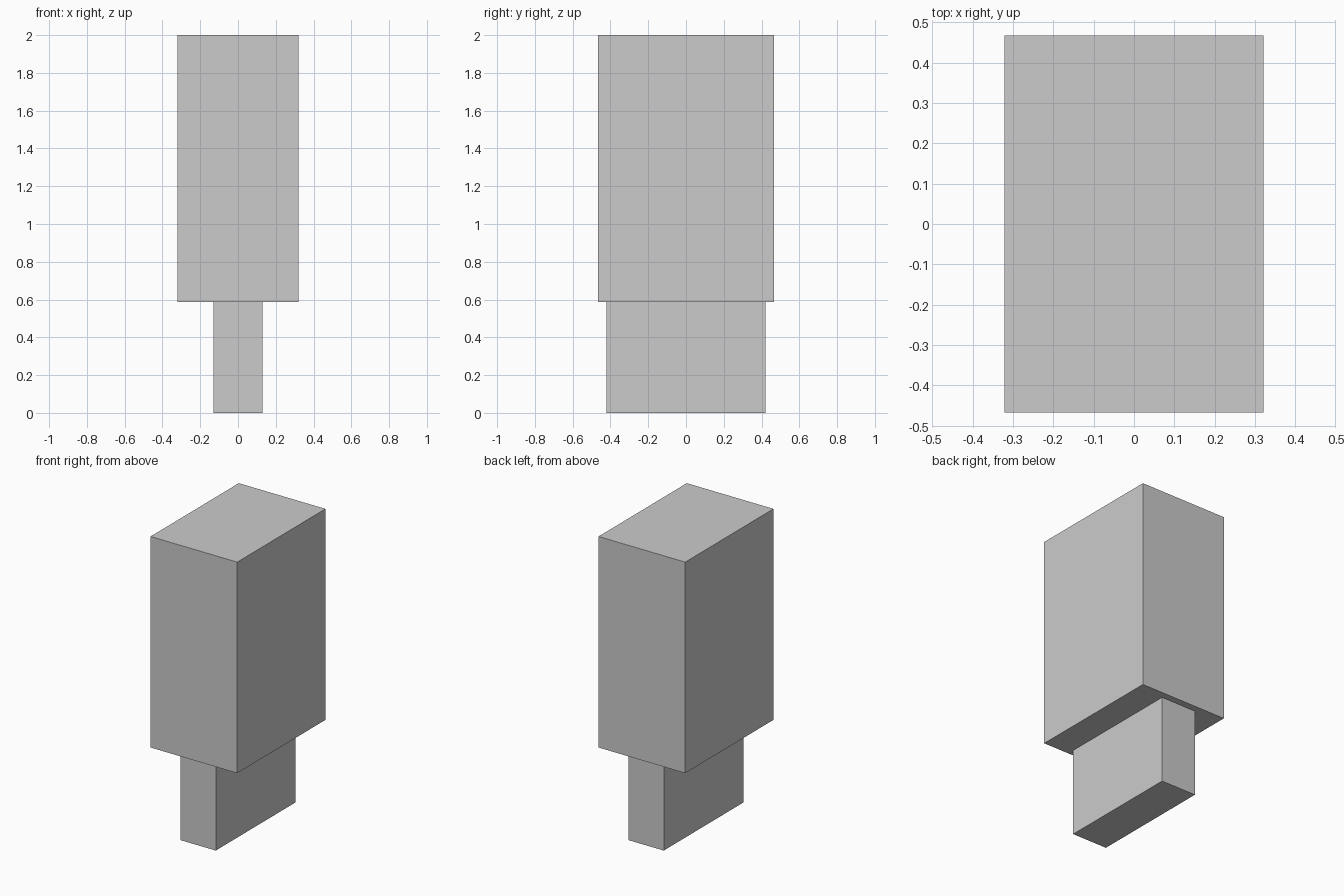
import bpy

if "Cube" in bpy.data.objects:
    bpy.data.objects.remove(bpy.data.objects["Cube"])


def box(name, width, depth, z0, z1):
    """Axis-aligned box centred on x = y = 0."""
    bpy.ops.mesh.primitive_cube_add(size=1, location=(0, 0, (z0 + z1) / 2))
    obj = bpy.context.object
    obj.name = name
    obj.scale = (width, depth, z1 - z0)
    bpy.ops.object.transform_apply(location=False, rotation=False, scale=True)
    return obj


SPLIT = 0.587  # height where the narrow base meets the body

# narrow base
box("base", 0.26, 0.842, 0.0, SPLIT)
# large upper body
box("upper_body", 0.642, 0.934, SPLIT, 2.0)
